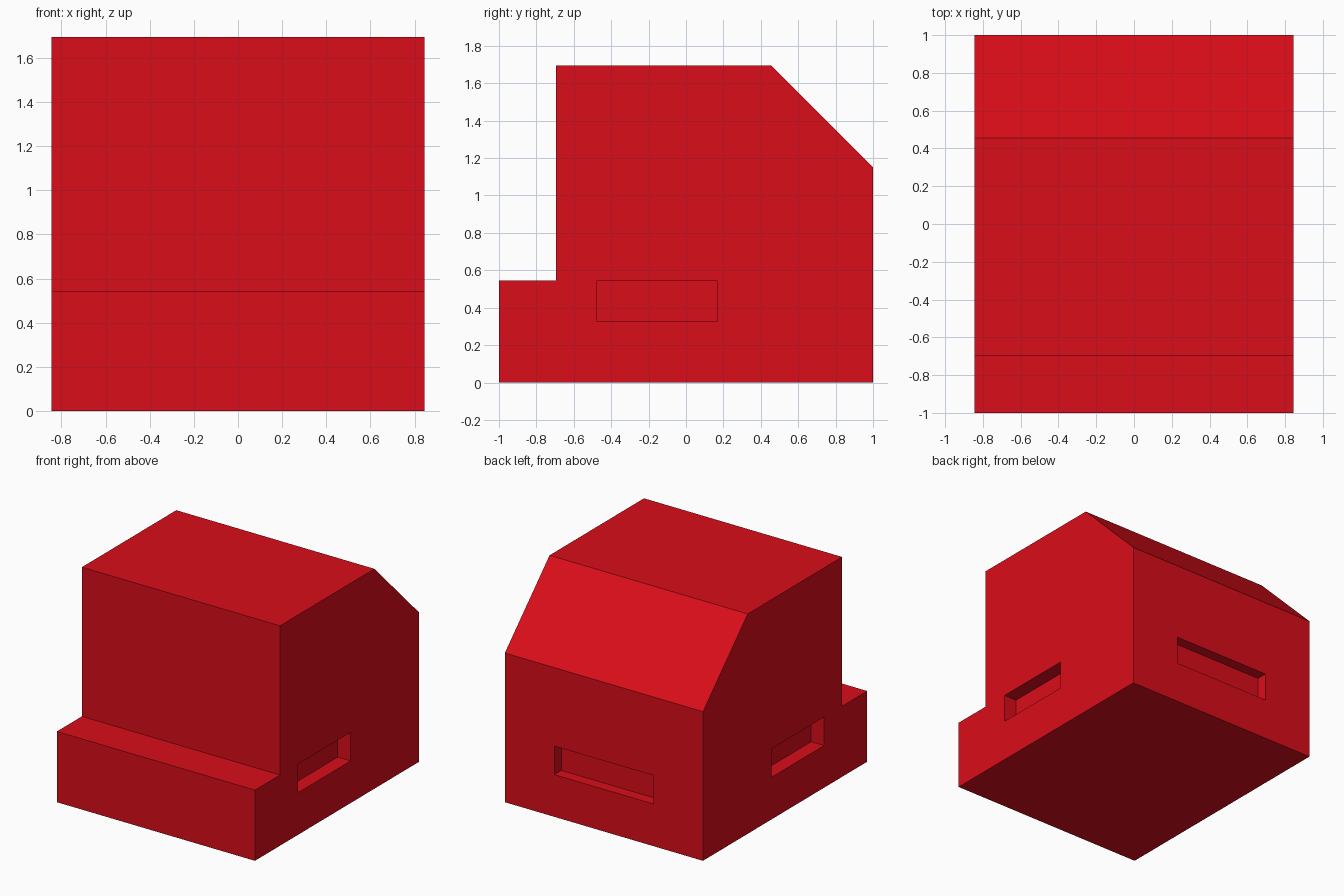
import bpy, bmesh

if "Cube" in bpy.data.objects:
    bpy.data.objects.remove(bpy.data.objects["Cube"])

HALF_W = 0.845
SLOT_Z = (0.325, 0.545)

red = bpy.data.materials.new("red")
red.diffuse_color = (0.7, 0.004, 0.01, 1)
red.use_nodes = True
red.node_tree.nodes["Principled BSDF"].inputs["Base Color"].default_value = red.diffuse_color


def extrude_profile(name, profile, x0, x1):
    """Solid made by sweeping a (y, z) profile along x."""
    bm = bmesh.new()
    face = bm.faces.new([bm.verts.new((x0, y, z)) for y, z in profile])
    swept = bmesh.ops.extrude_face_region(bm, geom=[face])["geom"]
    verts = [v for v in swept if isinstance(v, bmesh.types.BMVert)]
    bmesh.ops.translate(bm, verts=verts, vec=(x1 - x0, 0, 0))
    bmesh.ops.recalc_face_normals(bm, faces=bm.faces)
    mesh = bpy.data.meshes.new(name)
    bm.to_mesh(mesh)
    bm.free()
    obj = bpy.data.objects.new(name, mesh)
    bpy.context.collection.objects.link(obj)
    obj.data.materials.append(red)
    return obj


def cut_slot(body, name, x0, x1, y0, y1):
    z0, z1 = SLOT_Z
    cutter = extrude_profile(name, [(y0, z0), (y1, z0), (y1, z1), (y0, z1)], x0, x1)
    cutter.hide_render = True
    cutter.hide_set(True)
    mod = body.modifiers.new(name, "BOOLEAN")
    mod.operation = "DIFFERENCE"
    mod.solver = "EXACT"
    mod.object = cutter


# Body: front ledge, tall block, sloped rear top edge
body = extrude_profile("body", [
    (-1, 0), (1, 0), (1, 1.15), (0.455, 1.695),
    (-0.695, 1.695), (-0.695, 0.545), (-1, 0.545),
], -HALF_W, HALF_W)

# Recessed slots on both sides
for side, s in (("right", 1), ("left", -1)):
    xs = sorted((s * (HALF_W - 0.11), s * (HALF_W + 0.2)))
    cut_slot(body, side + "_slot_cutter", xs[0], xs[1], -0.475, 0.165)

# Recessed slot on the back
cut_slot(body, "back_slot_cutter", -0.423, 0.423, 1 - 0.085, 1.2)
